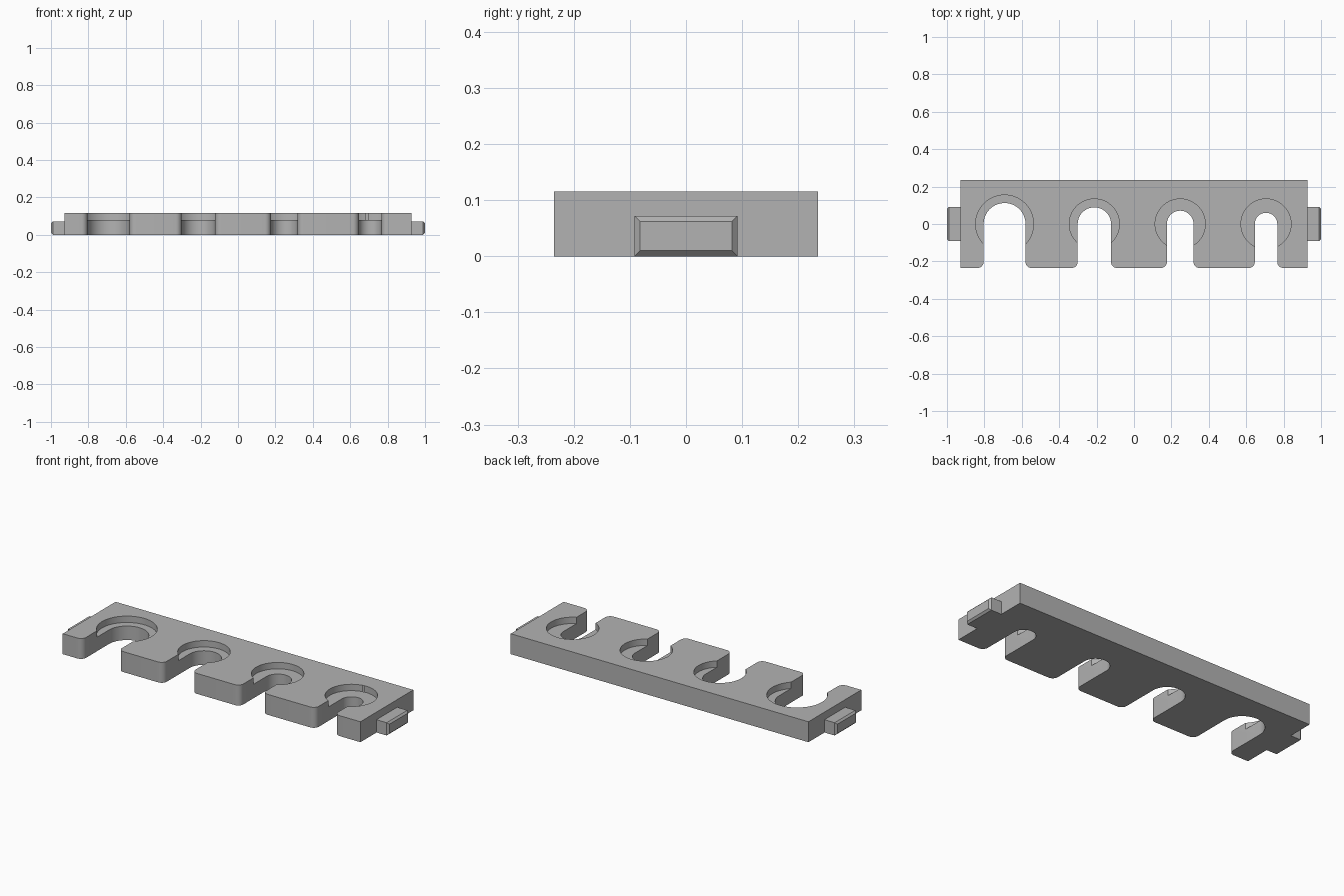
import bpy, bmesh
from math import cos, sin, radians

cube = bpy.data.objects.get("Cube")
if cube:
    bpy.data.objects.remove(cube, do_unlink=True)

HALF_X, HALF_Y, HEIGHT = 0.927, 0.235, 0.115
LEDGE_Z = 0.079       # floor of the round recesses
FILLET = 0.032        # rounding at the slot mouths
TAB_Y, TAB_Z, CHAMFER = 0.092, 0.072, 0.01
# Each slot: centre x, slot radius, recess radius
SLOTS = [(-0.692, 0.112, 0.155), (-0.212, 0.089, 0.134),
         (0.247, 0.071, 0.134), (0.706, 0.06, 0.134)]

grey = bpy.data.materials.new("plain grey")
grey.use_nodes = True
COLOUR = (0.45, 0.45, 0.45, 1)
grey.diffuse_color = COLOUR
grey.node_tree.nodes["Principled BSDF"].inputs["Base Color"].default_value = COLOUR


def arc(cx, cy, r, start, end, steps):
    angles = [radians(start + (end - start) * i / steps) for i in range(steps + 1)]
    return [(cx + r * cos(a), cy + r * sin(a)) for a in angles]


def prism(name, outline, z0, z1):
    """Extrude a flat outline between two heights."""
    bm = bmesh.new()
    face = bm.faces.new([bm.verts.new((x, y, z0)) for x, y in outline])
    top = bmesh.ops.extrude_face_region(bm, geom=[face])["geom"]
    for v in top:
        if isinstance(v, bmesh.types.BMVert):
            v.co.z = z1
    bmesh.ops.recalc_face_normals(bm, faces=bm.faces)
    return finish(name, bm)


def finish(name, bm):
    mesh = bpy.data.meshes.new(name)
    bm.to_mesh(mesh)
    bm.free()
    mesh.materials.append(grey)
    ob = bpy.data.objects.new(name, mesh)
    bpy.context.collection.objects.link(ob)
    return ob


def activate(ob):
    bpy.ops.object.select_all(action="DESELECT")
    ob.select_set(True)
    bpy.context.view_layer.objects.active = ob


# Holder plate: rectangle with U-shaped slots opening to the front
outline = [(-HALF_X, -HALF_Y)]
for cx, r, _ in SLOTS:
    y = -HALF_Y + FILLET
    outline += arc(cx - r - FILLET, y, FILLET, -90, 0, 8)
    outline += arc(cx, 0, r, 180, 0, 40)
    outline += arc(cx + r + FILLET, y, FILLET, 180, 270, 8)
outline += [(HALF_X, -HALF_Y), (HALF_X, HALF_Y), (-HALF_X, HALF_Y)]
plate = prism("holder_plate", outline, 0, HEIGHT)

# Round recesses sunk into the top around each slot
for cx, _, recess in SLOTS:
    cutter = prism("recess_cutter", arc(cx, 0, recess, 0, 355, 71), LEDGE_Z, HEIGHT + 0.1)
    cutter.hide_render = True
    mod = plate.modifiers.new("recess", "BOOLEAN")
    mod.operation, mod.solver, mod.object = "DIFFERENCE", "EXACT", cutter
    activate(plate)
    bpy.ops.object.modifier_apply(modifier=mod.name)
    bpy.data.objects.remove(cutter, do_unlink=True)
activate(plate)
bpy.ops.object.shade_smooth_by_angle(angle=radians(30))

# End tabs: blocks with a chamfered outer face
for name, side in (("left_tab", 1), ("right_tab", -1)):
    bm = bmesh.new()
    rings = []
    for x, inset in ((HALF_X, 0), (1 - CHAMFER, 0), (1, CHAMFER)):
        y, z0, z1 = TAB_Y - inset, inset, TAB_Z - inset
        rings.append([bm.verts.new((side * x, a, b))
                      for a, b in ((-y, z0), (y, z0), (y, z1), (-y, z1))])
    for near, far in zip(rings, rings[1:]):
        for i in range(4):
            j = (i + 1) % 4
            bm.faces.new((near[i], near[j], far[j], far[i]))
    bm.faces.new(rings[-1])
    bm.faces.new(rings[0])
    bmesh.ops.recalc_face_normals(bm, faces=bm.faces)
    finish(name, bm)
